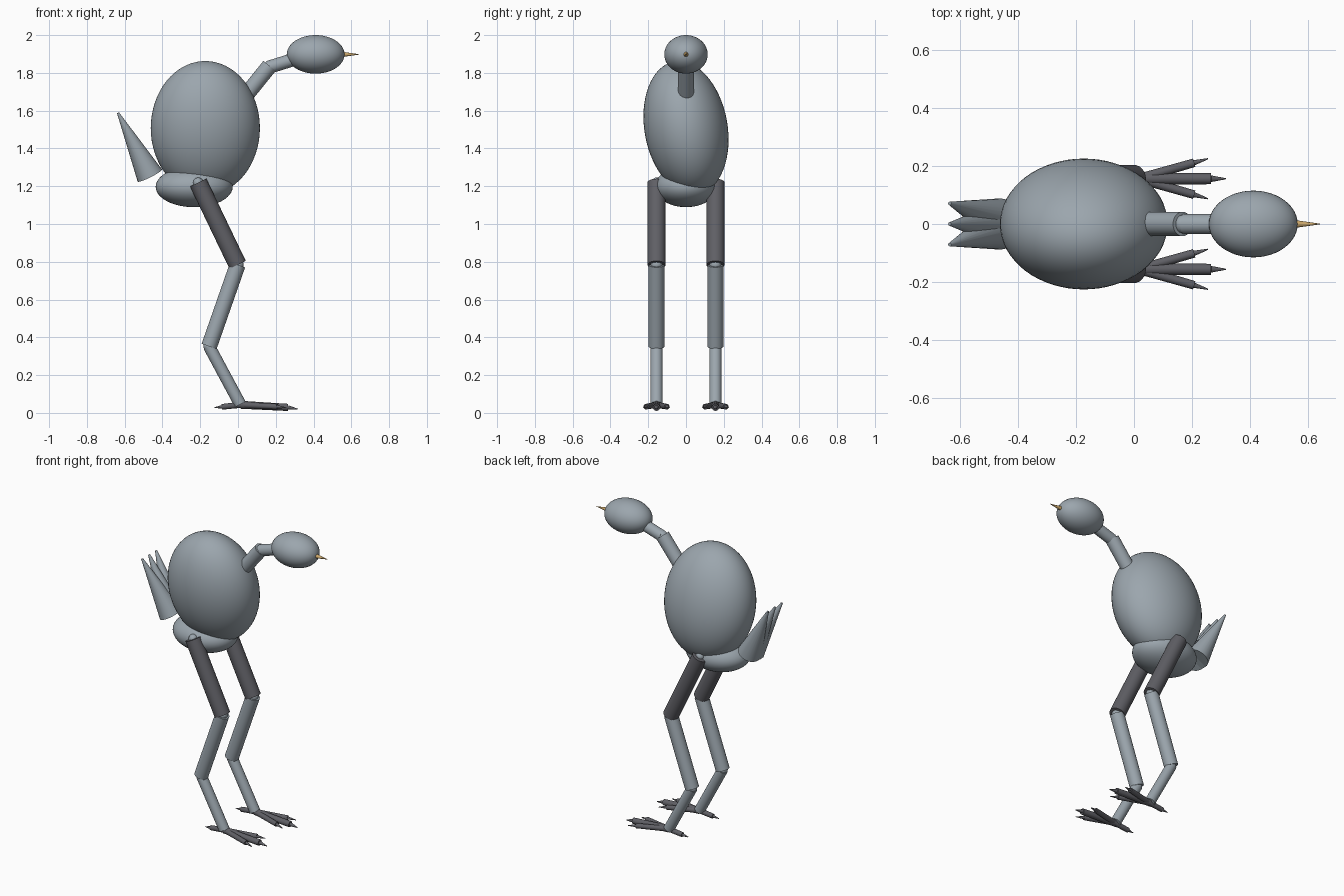
import bpy, bmesh, math
from mathutils import Vector, Matrix

if "Cube" in bpy.data.objects:
    bpy.data.objects.remove(bpy.data.objects["Cube"])


def material(name, rgb):
    m = bpy.data.materials.new(name)
    m.diffuse_color = (*rgb, 1)
    m.use_nodes = True
    m.node_tree.nodes["Principled BSDF"].inputs["Base Color"].default_value = m.diffuse_color
    return m


LIGHT = material("light blue grey", (0.33, 0.38, 0.42))
DARK = material("dark grey", (0.115, 0.115, 0.13))
TAN = material("beak tan", (0.62, 0.40, 0.15))


def finish(name, bm, mat):
    me = bpy.data.meshes.new(name)
    bm.to_mesh(me)
    bm.free()
    me.materials.append(mat)
    ob = bpy.data.objects.new(name, me)
    bpy.context.collection.objects.link(ob)
    bpy.context.view_layer.objects.active = ob
    bpy.ops.object.select_all(action='DESELECT')
    ob.select_set(True)
    bpy.ops.object.shade_smooth_by_angle(angle=math.radians(40))
    return ob


def ellipsoid(name, centre, radii, mat, tilt=0, seg=48):
    """Scaled sphere, leaned about the x axis by tilt degrees."""
    bm = bmesh.new()
    m = (Matrix.Translation(centre) @ Matrix.Rotation(math.radians(tilt), 4, 'X')
         @ Matrix.Diagonal((*radii, 1)))
    bmesh.ops.create_uvsphere(bm, u_segments=seg, v_segments=seg // 2, radius=1, matrix=m)
    return finish(name, bm, mat)


def rod(name, a, b, r1, r2, mat, seg=24):
    """Cylinder or cone from point a to point b."""
    a, b = Vector(a), Vector(b)
    d = b - a
    m = Matrix.Translation((a + b) / 2) @ d.to_track_quat('Z', 'Y').to_matrix().to_4x4()
    bm = bmesh.new()
    bmesh.ops.create_cone(bm, cap_ends=True, segments=seg, radius1=r1, radius2=r2,
                          depth=d.length, matrix=m)
    return finish(name, bm, mat)


# Torso and pelvis
ellipsoid("body", (-0.173, 0, 1.508), (0.289, 0.22, 0.358), LIGHT, tilt=10, seg=64)
ellipsoid("pelvis", (-0.232, 0, 1.197), (0.204, 0.165, 0.108), LIGHT)

# Neck, head and beak
rod("lower_neck", (0.02, 0, 1.655), (0.167, 0, 1.837), 0.042, 0.042, LIGHT)
rod("upper_neck", (0.17, 0, 1.832), (0.34, 0, 1.885), 0.035, 0.035, LIGHT)
ellipsoid("neck_joint", (0.167, 0, 1.834), (0.032,) * 3, LIGHT, seg=20)
ellipsoid("head", (0.411, 0, 1.898), (0.153, 0.115, 0.102), LIGHT)
rod("beak", (0.55, 0, 1.898), (0.641, 0, 1.898), 0.014, 0.001, TAN, 16)

# Fan of three tail feathers
for s in (-1, 0, 1):
    rod(f"tail_feather_{s + 2}", (-0.467, 0.017 * s, 1.257), (-0.635, 0.071 * s, 1.588),
        0.072, 0.006, LIGHT)

# Legs, one per side
for side, y in (("left", 0.156), ("right", -0.156)):
    hip, knee = Vector((-0.211, y, 1.219)), Vector((-0.002, y, 0.784))
    ankle, heel = Vector((-0.153, y, 0.352)), Vector((0.012, y, 0.045))
    rod(side + "_thigh", hip, knee, 0.048, 0.048, DARK)
    rod(side + "_shin", knee, ankle, 0.042, 0.042, LIGHT)
    rod(side + "_lower_leg", ankle, heel, 0.032, 0.032, LIGHT)
    for part, p, r in (("hip", hip, 0.027), ("knee", knee, 0.032), ("ankle", ankle, 0.03)):
        ellipsoid(f"{side}_{part}_joint", p, (r,) * 3, LIGHT, seg=20)

    # Toes: name, toe end offset (x, dy, z), claw tip, radius
    toes = (("middle", (0.265, 0, 0.029), (0.316, 0, 0.02), 0.021),
            ("outer", (0.207, 0.055, 0.033), (0.255, 0.069, 0.027), 0.0165),
            ("inner", (0.207, -0.055, 0.033), (0.255, -0.069, 0.027), 0.0165),
            ("back", (-0.085, 0, 0.032), (-0.125, 0, 0.028), 0.0165))
    for part, e, t, r in toes:
        end = (e[0], y + e[1], e[2])
        rod(f"{side}_{part}_toe", (0.015, y, 0.043), end, r, r * 0.9, DARK, 16)
        rod(f"{side}_{part}_claw", end, (t[0], y + t[1], t[2]), r * 0.55, 0.002, DARK, 12)
